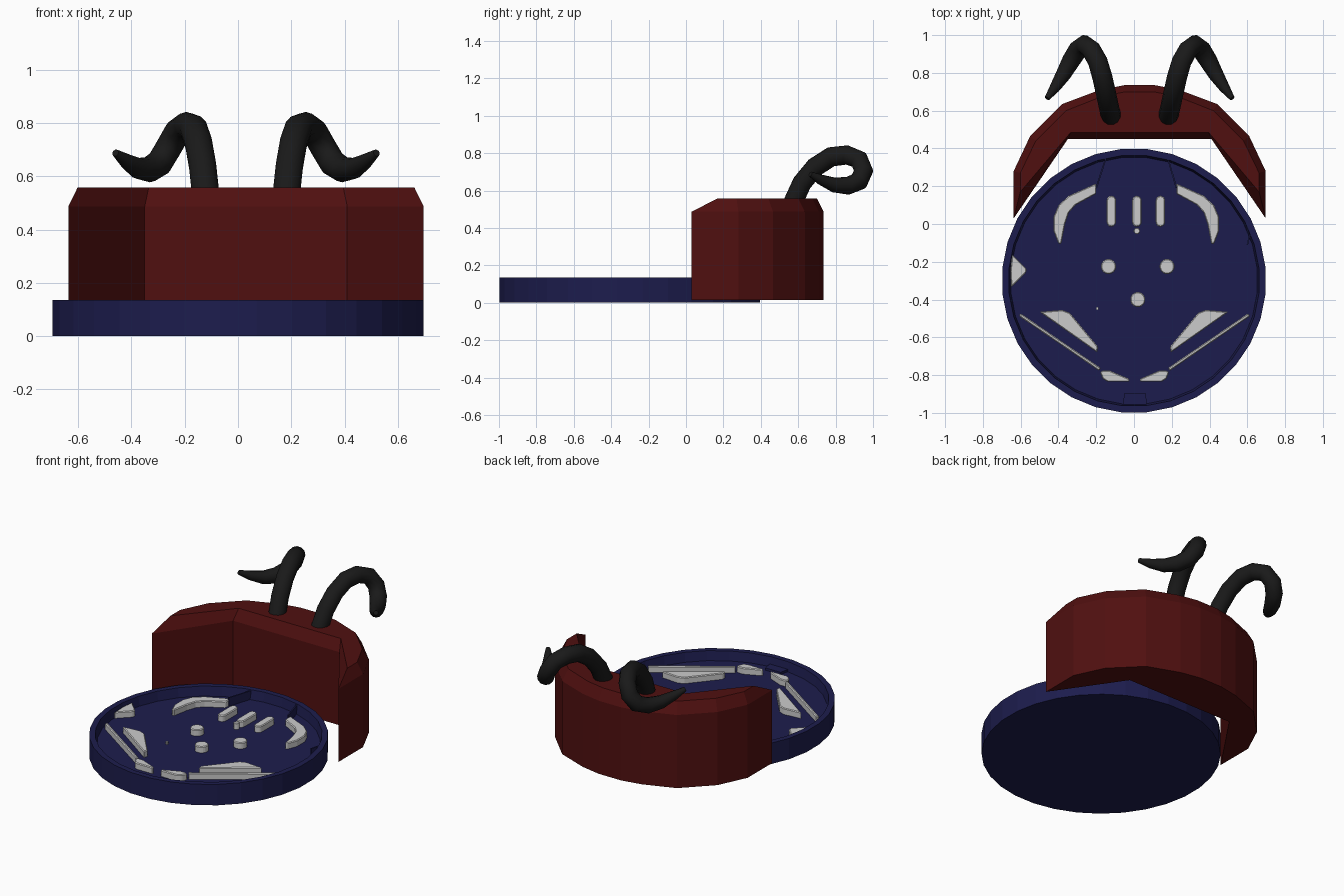
import bpy, bmesh, math

if "Cube" in bpy.data.objects:
    bpy.data.objects.remove(bpy.data.objects["Cube"])

CX = 0.03   # symmetry line of the back box and horns
FLOOR = 0.075


def material(name, rgb):
    m = bpy.data.materials.new(name)
    m.diffuse_color = (*rgb, 1)
    m.use_nodes = True
    m.node_tree.nodes["Principled BSDF"].inputs["Base Color"].default_value = m.diffuse_color
    return m


BLUE = material("dark_blue", (0.012, 0.012, 0.075))
RED = material("dark_red", (0.08, 0.005, 0.005))
BLACK = material("black", (0.01, 0.01, 0.01))


def loft(name, rings, mat=None, bevel=0):
    """Closed solid through a stack of equal-length 3D rings."""
    bm = bmesh.new()
    vs = [[bm.verts.new(p) for p in r] for r in rings]
    n = len(vs[0])
    for a, b in zip(vs, vs[1:]):
        for i in range(n):
            j = (i + 1) % n
            bm.faces.new((a[i], a[j], b[j], b[i]))
    bm.faces.new(vs[0][::-1])
    bm.faces.new(vs[-1])
    bmesh.ops.recalc_face_normals(bm, faces=bm.faces)
    me = bpy.data.meshes.new(name)
    bm.to_mesh(me)
    bm.free()
    ob = bpy.data.objects.new(name, me)
    bpy.context.collection.objects.link(ob)
    if mat:
        me.materials.append(mat)
    if bevel:
        b = ob.modifiers.new("bevel", 'BEVEL')
        b.width = bevel
        b.segments = 1
    return ob


def prism(name, pts, z0=FLOOR - 0.005, z1=FLOOR + 0.04, mat=None, bevel=0.005):
    return loft(name, [[(x, y, z) for x, y in pts] for z in (z0, z1)], mat, bevel)


def mirror(pts, cx):
    return [(2 * cx - x, y) for x, y in pts]


def circle(cx, cy, r, n):
    return [(cx + r * math.cos(math.tau * (i + .5) / n),
             cy + r * math.sin(math.tau * (i + .5) / n)) for i in range(n)]


def strip(a, b, w):
    dx, dy = b[0] - a[0], b[1] - a[1]
    l = math.hypot(dx, dy)
    nx, ny = -dy / l * w / 2, dx / l * w / 2
    return [(a[0] + nx, a[1] + ny), (a[0] - nx, a[1] - ny),
            (b[0] - nx, b[1] - ny), (b[0] + nx, b[1] + ny)]


# round playfield dish with a raised rim
dish = [(0.7, 0), (0.7, 0.135), (0.665, 0.135), (0.655, FLOOR)]
loft("playfield_dish", [[(x, y, z) for x, y in circle(0, -0.3, r, 32)]
                        for r, z in dish], BLUE)

# curved back box with chamfered top
low = [(.667, .03), (.667, .28), (.58, .465), (.41, .635), (.21, .71), (.08, .735)]
top = [(.632, .17), (.632, .27), (.55, .44), (.39, .60), (.20, .675), (.075, .70)]


def outline(half, inner):
    right = [inner] + half
    return [(CX + x, y) for x, y in right] + [(CX - x, y) for x, y in right[::-1]]


lo, hi = outline(low, (.38, .45)), outline(top, (.365, .485))
loft("back_box", [[(x, y, 0.015) for x, y in lo],
                  [(x, y, 0.487) for x, y in lo],
                  [(x, y, 0.558) for x, y in hi]], RED)

# pair of curled horns: offset from centre, y, z, radius
horn = [(.15, .565, .52, .053), (.163, .62, .64, .053), (.178, .69, .725, .053),
        (.197, .775, .78, .053), (.222, .86, .79, .052), (.258, .925, .765, .051),
        (.292, .95, .705, .051), (.325, .925, .65, .051), (.363, .865, .625, .048),
        (.405, .79, .63, .040), (.45, .72, .658, .028), (.49, .665, .688, .014)]
for side, label in ((-1, "left"), (1, "right")):
    cu = bpy.data.curves.new(label + "_horn", 'CURVE')
    cu.dimensions = '3D'
    cu.bevel_depth = 1
    cu.bevel_resolution = 4
    cu.use_fill_caps = True
    sp = cu.splines.new('POLY')
    sp.points.add(len(horn) - 1)
    for p, (x, y, z, r) in zip(sp.points, horn):
        p.co = (CX + side * x, y, z, 1)
        p.radius = r
    ob = bpy.data.objects.new(label + "_horn", cu)
    bpy.context.collection.objects.link(ob)
    cu.materials.append(BLACK)
    bpy.ops.object.select_all(action='DESELECT')
    ob.select_set(True)
    bpy.context.view_layer.objects.active = ob
    bpy.ops.object.convert(target='MESH')
    bpy.ops.object.shade_smooth_by_angle(angle=math.radians(50))

# mirrored playfield pieces
guide = [(-.2, .215), (-.2, .16), (-.31, .10), (-.345, .06), (-.365, 0), (-.385, -.105),
         (-.40, -.105), (-.425, -.04), (-.425, .04), (-.40, .10), (-.345, .15)]
sling = [(-.5, -.465), (-.38, -.455), (-.34, -.47), (-.19, -.65), (-.195, -.68)]
flipper = [(-.18, -.785), (-.165, -.775), (-.13, -.775), (-.025, -.82),
           (-.025, -.835), (-.14, -.835), (-.165, -.82)]
rail = strip((-.605, -.48), (-.18, -.77), .018)
for name, pts, cx in (("lane_guide", guide, .012), ("slingshot", sling, 0),
                      ("flipper", flipper, .003), ("outlane_rail", rail, .002)):
    prism("left_" + name, pts)
    prism("right_" + name, mirror(pts, cx))

# rounded top lane dividers
for i, x in enumerate((-.12, .015, .14)):
    pill = [(x + .025 * math.cos(a), (.125 if k < 7 else .01) + .025 * math.sin(a))
            for k in range(14) for a in [math.pi * (k if k < 7 else k - 1) / 6]]
    prism(f"lane_divider_{i + 1}", pill)

# round bumpers and small pins
for i, (x, y) in enumerate(((-.135, -.225), (.175, -.225), (.02, -.4))):
    prism(f"bumper_{i + 1}", circle(x, y, .04, 20))
prism("lane_pin", circle(.015, -.037, .017, 12), bevel=0.003)
prism("small_pin", circle(-.195, -.447, .008, 8), z1=FLOOR + .015, bevel=0)

# side target wedge
prism("side_wedge", [(-.645, -.16), (-.57, -.235), (-.57, -.255), (-.65, -.335), (-.655, -.25)])

# thin blue walls and drain block
for name, a, b in (("left_top_wall", (-.15, .345), (-.2, .19)),
                   ("right_top_wall", (.18, .345), (.225, .19)),
                   ("side_gate", (.615, -.05), (.60, -.11))):
    prism(name, strip(a, b, .008), z1=.13, mat=BLUE, bevel=0)
prism("drain_block", [(-.05, -.895), (.06, -.895), (.07, -.955), (-.06, -.955)],
      z1=FLOOR + .015, mat=BLUE, bevel=0)
